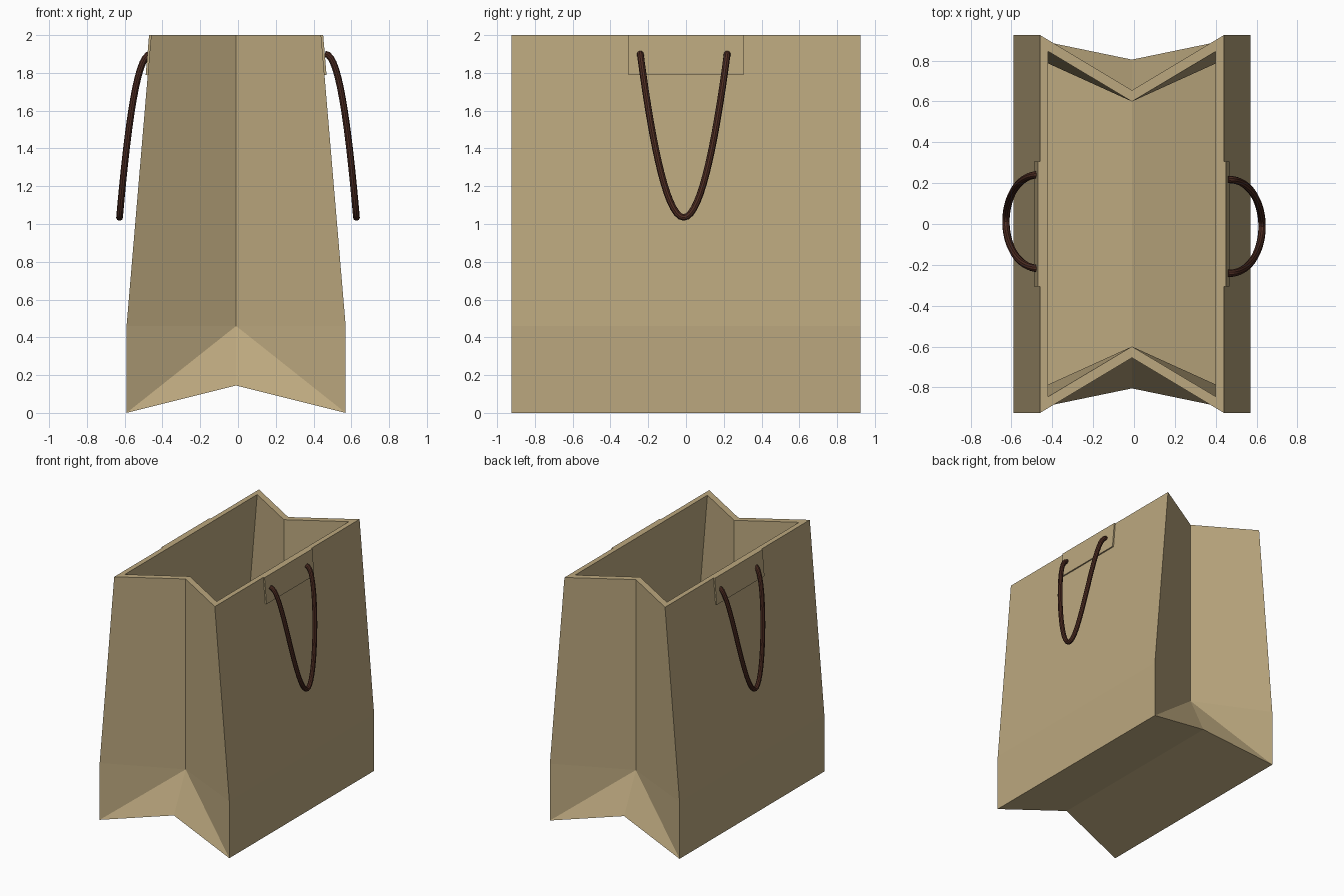
import bpy, bmesh, math

cube = bpy.data.objects.get("Cube")
if cube:
    bpy.data.objects.remove(cube)


def material(name, rgb):
    m = bpy.data.materials.new(name)
    m.use_nodes = True
    m.diffuse_color = (*rgb, 1)
    bsdf = m.node_tree.nodes["Principled BSDF"]
    bsdf.inputs["Base Color"].default_value = (*rgb, 1)
    bsdf.inputs["Roughness"].default_value = 0.8
    return m


paper = material("kraft paper", (0.50, 0.39, 0.21))
cord = material("dark brown cord", (0.08, 0.027, 0.017))

CX = -0.01                        # middle of the bag body
LOW, TOP, FOLD = 0.58, 0.45, 0.46  # half widths and height of the fold


def add_object(name, bm, mat):
    bmesh.ops.recalc_face_normals(bm, faces=bm.faces)
    mesh = bpy.data.meshes.new(name)
    bm.to_mesh(mesh)
    bm.free()
    mesh.materials.append(mat)
    ob = bpy.data.objects.new(name, mesh)
    bpy.context.collection.objects.link(ob)
    return ob


# One horizontal loop of the bag: two straight sides and two V gussets
def loop(bm, half, corner_y, corner_z, crease_y, crease_z):
    pts = [(-half, -corner_y, corner_z), (0, -crease_y, crease_z),
           (half, -corner_y, corner_z), (half, corner_y, corner_z),
           (0, crease_y, crease_z), (-half, corner_y, corner_z)]
    return [bm.verts.new((x + CX, y, z)) for x, y, z in pts]


# A folded skin: ridged floor, triangular lower folds, walls up to the rim
def skin(bm, base, fold, rim):
    bm.faces.new((base[0], base[1], base[4], base[5]))
    bm.faces.new((base[1], base[2], base[3], base[4]))
    for i in range(6):
        j = (i + 1) % 6
        bm.faces.new((fold[i], fold[j], rim[j], rim[i]))
        if i in (2, 5):
            bm.faces.new((base[i], base[j], fold[j], fold[i]))
        else:
            corner, crease = (i, j) if j in (1, 4) else (j, i)
            bm.faces.new((base[corner], base[crease], fold[crease]))
            bm.faces.new((base[corner], fold[crease], fold[corner]))


# Bag body with thick walls
bm = bmesh.new()
outer = [loop(bm, LOW, 0.925, 0, 0.805, 0.145),
         loop(bm, LOW, 0.925, FOLD, 0.655, FOLD),
         loop(bm, TOP, 0.925, 2, 0.655, 2)]
inner = [loop(bm, LOW - 0.04, 0.845, 0.055, 0.735, 0.19),
         loop(bm, LOW - 0.04, 0.845, FOLD, 0.60, FOLD),
         loop(bm, TOP - 0.04, 0.845, 2, 0.60, 2)]
skin(bm, *outer)
skin(bm, *inner)
for i in range(6):
    j = (i + 1) % 6
    bm.faces.new((outer[2][i], outer[2][j], inner[2][j], inner[2][i]))
add_object("bag_body", bm, paper)


# Reinforcing patch lying along the sloped wall
def patch(name, side):
    slope = (LOW - TOP) / (2 - FOLD)
    bottom = 1.79
    bm = bmesh.new()
    vs = []
    for y in (-0.305, 0.305):
        for z, out in ((bottom, -0.003), (bottom, 0.011), (2, 0.011), (2, -0.003)):
            x = CX + side * (TOP + slope * (2 - z) + out)
            vs.append(bm.verts.new((x, y, z)))
    bm.faces.new(vs[:4])
    bm.faces.new(vs[4:])
    for i in range(4):
        j = (i + 1) % 4
        bm.faces.new((vs[i], vs[j], vs[j + 4], vs[i + 4]))
    add_object(name, bm, paper)


# Hanging cord handle: a tube along a drooping arc
def handle(name, side):
    curve = bpy.data.curves.new(name, "CURVE")
    curve.dimensions = "3D"
    curve.bevel_depth = 0.018
    curve.bevel_resolution = 3
    curve.use_fill_caps = True
    count = 40
    spline = curve.splines.new("POLY")
    spline.points.add(count)
    for i, p in enumerate(spline.points):
        t = math.pi * i / count
        s = max(math.sin(t), 0)
        x = 0.46 + 0.167 * s ** 0.9
        y = -0.012 + 0.23 * math.cos(t)
        p.co = (side * x, side * y, 1.90 - 0.865 * s * s, 1)
    curve.materials.append(cord)
    ob = bpy.data.objects.new(name, curve)
    bpy.context.collection.objects.link(ob)
    bpy.ops.object.select_all(action="DESELECT")
    ob.select_set(True)
    bpy.context.view_layer.objects.active = ob
    bpy.ops.object.convert(target="MESH")
    bpy.ops.object.shade_smooth_by_angle()


for label, side in (("left", 1), ("right", -1)):
    patch(label + "_patch", side)
    handle(label + "_handle", side)
